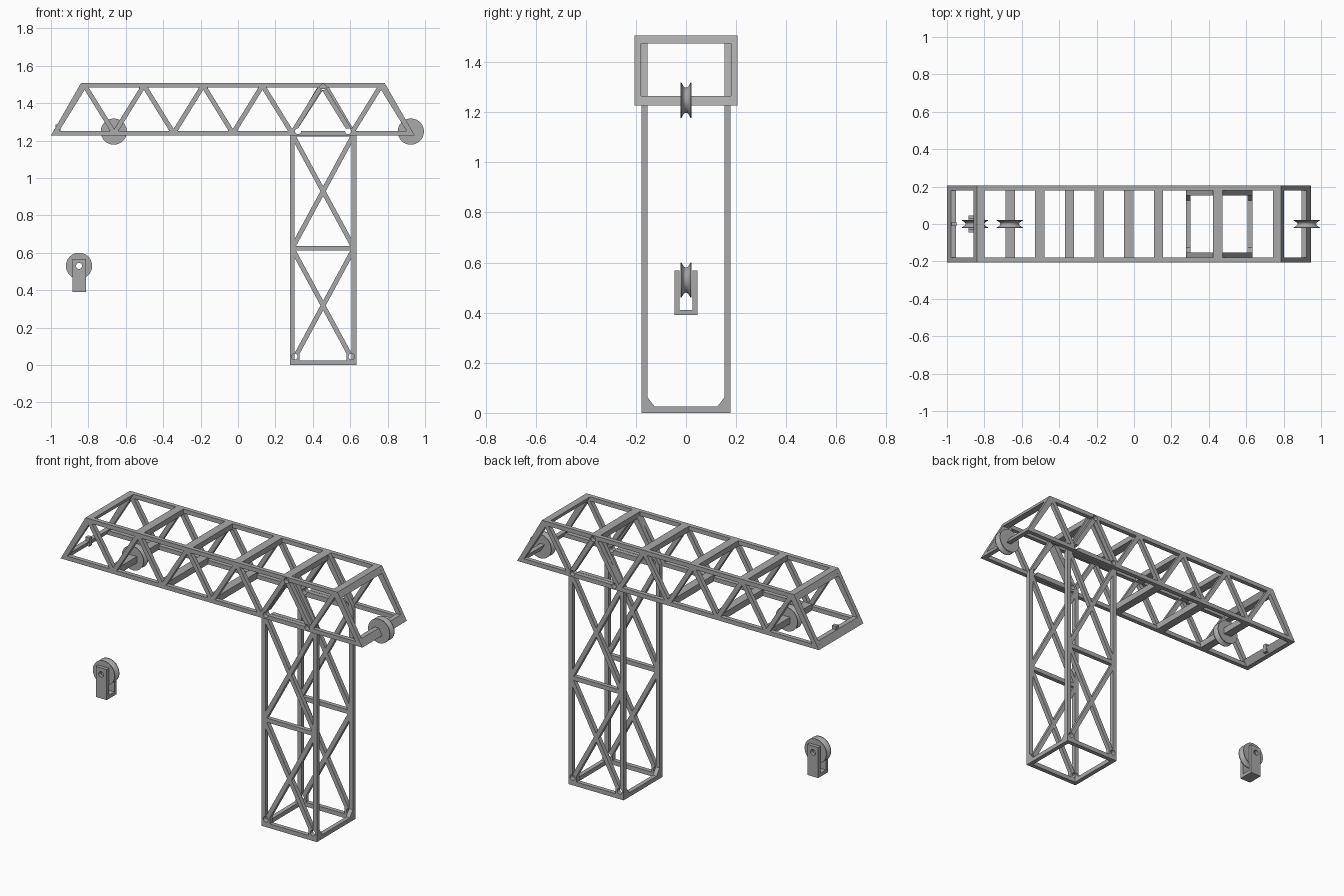
import bpy, bmesh, math
from mathutils import Vector

if "Cube" in bpy.data.objects:
    bpy.data.objects.remove(bpy.data.objects["Cube"], do_unlink=True)

grey = bpy.data.materials.new("plain_grey")
grey.use_nodes = True
grey.diffuse_color = (0.4, 0.4, 0.4, 1)
grey.node_tree.nodes["Principled BSDF"].inputs["Base Color"].default_value = (0.4, 0.4, 0.4, 1)

T = 0.025                       # thickness of every truss member
JIB_X, TOWER_X = -0.0275, 0.455
PITCH, LOW, HIGH = 0.317, 1.239, 1.495


def finish(name, bm):
    bmesh.ops.remove_doubles(bm, verts=bm.verts, dist=1e-5)
    bmesh.ops.recalc_face_normals(bm, faces=bm.faces)
    mesh = bpy.data.meshes.new(name)
    bm.to_mesh(mesh)
    bm.free()
    mesh.materials.append(grey)
    ob = bpy.data.objects.new(name, mesh)
    bpy.context.collection.objects.link(ob)
    return ob


def inset(tri, d=T / 2):
    """Shrink a triangle by moving each edge inward."""
    a, b, c = (Vector(p) for p in tri)
    la, lb, lc = (b - c).length, (c - a).length, (a - b).length
    per = la + lb + lc
    centre = (a * la + b * lb + c * lc) / per
    area = abs((b - a).x * (c - a).y - (b - a).y * (c - a).x) / 2
    k = 1 - d * per / (2 * area)
    return [centre + (p - centre) * k for p in (a, b, c)]


def slab(name, outline, windows=(), axis="y", start=0.0, depth=T, shift=0.0):
    """Extrude a flat outline with cut-out windows along x or y."""
    bm = bmesh.new()
    edges = []
    for loop in [outline, *windows]:
        vs = [bm.verts.new((u + shift, start, v) if axis == "y" else (start, u + shift, v))
              for u, v in loop]
        edges += [bm.edges.new((vs[i - 1], vs[i])) for i in range(len(vs))]
    normal = (0, 1, 0) if axis == "y" else (1, 0, 0)
    bmesh.ops.triangle_fill(bm, edges=edges, use_beauty=True, normal=normal)
    ext = bmesh.ops.extrude_face_region(bm, geom=bm.faces[:])
    moved = [g for g in ext["geom"] if isinstance(g, bmesh.types.BMVert)]
    bmesh.ops.translate(bm, verts=moved, vec=Vector(normal) * depth)
    return finish(name, bm)


def drill(ob, spots, r=0.016):
    """Cut round pin holes running along y."""
    bm = bmesh.new()
    for x, z in spots:
        new = bmesh.ops.create_cone(bm, cap_ends=True, segments=20, radius1=r, radius2=r, depth=1)["verts"]
        for v in new:
            v.co = (v.co.x + x, v.co.z, v.co.y + z)
    cutter = finish("pin_cutter", bm)
    cutter.hide_render = True
    mod = ob.modifiers.new("holes", "BOOLEAN")
    mod.operation, mod.solver, mod.object = "DIFFERENCE", "EXACT", cutter
    bpy.context.view_layer.objects.active = ob
    bpy.ops.object.modifier_apply(modifier=mod.name)
    bpy.data.objects.remove(cutter, do_unlink=True)


def rect(x0, x1, z0, z1):
    return [(x0, z0), (x1, z0), (x1, z1), (x0, z1)]


# Tower panels: two X-braced bays with corner gussets at the foot
half = 0.178
n = half - T / 2
levels = [T / 2, 0.624, 1.235]
bays = []
for lo, hi in zip(levels, levels[1:]):
    mid = (0, (lo + hi) / 2)
    ring = [(-n, lo), (n, lo), (n, hi), (-n, hi)]
    for i in range(4):
        bays.append(inset([ring[i], ring[(i + 1) % 4], mid]))
a, b, tip = bays[0]
g = 0.125
rise = T + (b.x - g) * (tip.y - b.y) / b.x
bays[0] = [(-g, T), (g, T), (g, rise), tuple(tip), (-g, rise)]

top = levels[-1] + T / 2
peak = inset([(-n, LOW), (n, LOW), (0, HIGH)])
gable = [(-half, 0), (half, 0), (half, 1.225), (half - 0.008, top),
         (0.018, 1.507), (-0.018, 1.507), (0.008 - half, top), (-half, 1.225)]
foot_pins = [(TOWER_X + s * 0.152, 0.045) for s in (-1, 1)]
top_pins = [(TOWER_X + s * 0.134, 1.25) for s in (-1, 1)] + [(TOWER_X, 1.486)]
for name, y in (("tower_front", -half), ("tower_back", half - T)):
    panel = slab(name, gable, bays + [peak], "y", y, T, TOWER_X)
    drill(panel, foot_pins + top_pins)
for name, x in (("tower_right", -half), ("tower_left", half - T)):
    slab(name, rect(T - half, half - T, 0, top), bays, "x", TOWER_X + x, T)

# Jib side trusses: a zigzag of triangular windows
lows = [(PITCH * i, LOW) for i in range(-3, 4)]
highs = [(PITCH * (i + 0.5), HIGH) for i in range(-3, 3)]
tris = [inset([lows[i], lows[i + 1], highs[i]]) for i in range(6)]
tris += [inset([highs[i], highs[i + 1], lows[i + 1]]) for i in range(5)]
side = [(-0.9725, 1.227), (0.9725, 1.227), (0.8125, 1.507), (-0.8125, 1.507)]
for name, y in (("jib_front", -0.205), ("jib_back", 0.18)):
    truss = slab(name, side, tris, "y", y, T, JIB_X)
    drill(truss, top_pins)


# Jib cross members
def cross(name, profile):
    return slab(name, profile, (), "y", -0.181, 0.362, JIB_X)


for i in range(1, 5):
    x = highs[i][0]
    cross("jib_top_bar", rect(x - T, x + T, 1.475, 1.507))
for i in range(1, 4):
    x = lows[i][0]
    cross("jib_bottom_bar", rect(x - T, x + T, 1.227, 1.265))
for s in (-1, 1):
    cross("jib_end_bar", [(s * 0.9725, 1.227), (s * 0.945, 1.227), (s * 0.923, 1.265), (s * 0.951, 1.265)])
    cross("jib_shoulder_bar", [(s * 0.83, 1.475), (s * 0.79, 1.475), (s * 0.772, 1.507), (s * 0.8125, 1.507)])

# Small rope lug on the end bar
slab("rope_lug", rect(-0.975, -0.95, 1.235, 1.285), (), "y", -0.012, 0.024)


# Grooved pulleys
def pulley(name, x, z, bore):
    w, r, lip = 0.022, 0.07, 0.018
    prof = [(bore, -w), (r, -w)]
    for i in range(9):
        t = i / 4 - 1
        prof.append((r - 0.02 * (1 - t * t), lip * t))
    prof += [(r, w), (bore, w)]
    bm = bmesh.new()
    vs = [bm.verts.new((p, y, 0)) for p, y in prof]
    edges = [bm.edges.new((vs[i], vs[i + 1])) for i in range(len(vs) - 1)]
    if bore:
        edges.append(bm.edges.new((vs[-1], vs[0])))
    bmesh.ops.spin(bm, geom=vs + edges, cent=(0, 0, 0), axis=(0, 1, 0),
                   angle=math.tau, steps=48, use_duplicate=False)
    bmesh.ops.translate(bm, verts=bm.verts, vec=(x, 0, z))
    ob = finish(name, bm)
    bpy.ops.object.select_all(action="DESELECT")
    ob.select_set(True)
    bpy.context.view_layer.objects.active = ob
    bpy.ops.object.shade_smooth_by_angle(angle=math.radians(35))


pulley("jib_tip_pulley", -0.664, 1.248, 0)
pulley("jib_rear_pulley", 0.924, 1.248, 0)
pulley("hook_pulley", -0.85, 0.53, 0.016)

# Hanging pulley block: two cheeks joined by a base
for name, y in (("block_cheek_front", -0.046), ("block_cheek_back", 0.026)):
    cheek = slab(name, rect(-0.884, -0.814, 0.39, 0.568), (), "y", y, 0.02)
    drill(cheek, [(-0.85, 0.53)])
slab("block_base", rect(-0.884, -0.814, 0.39, 0.41), (), "y", -0.026, 0.052)
